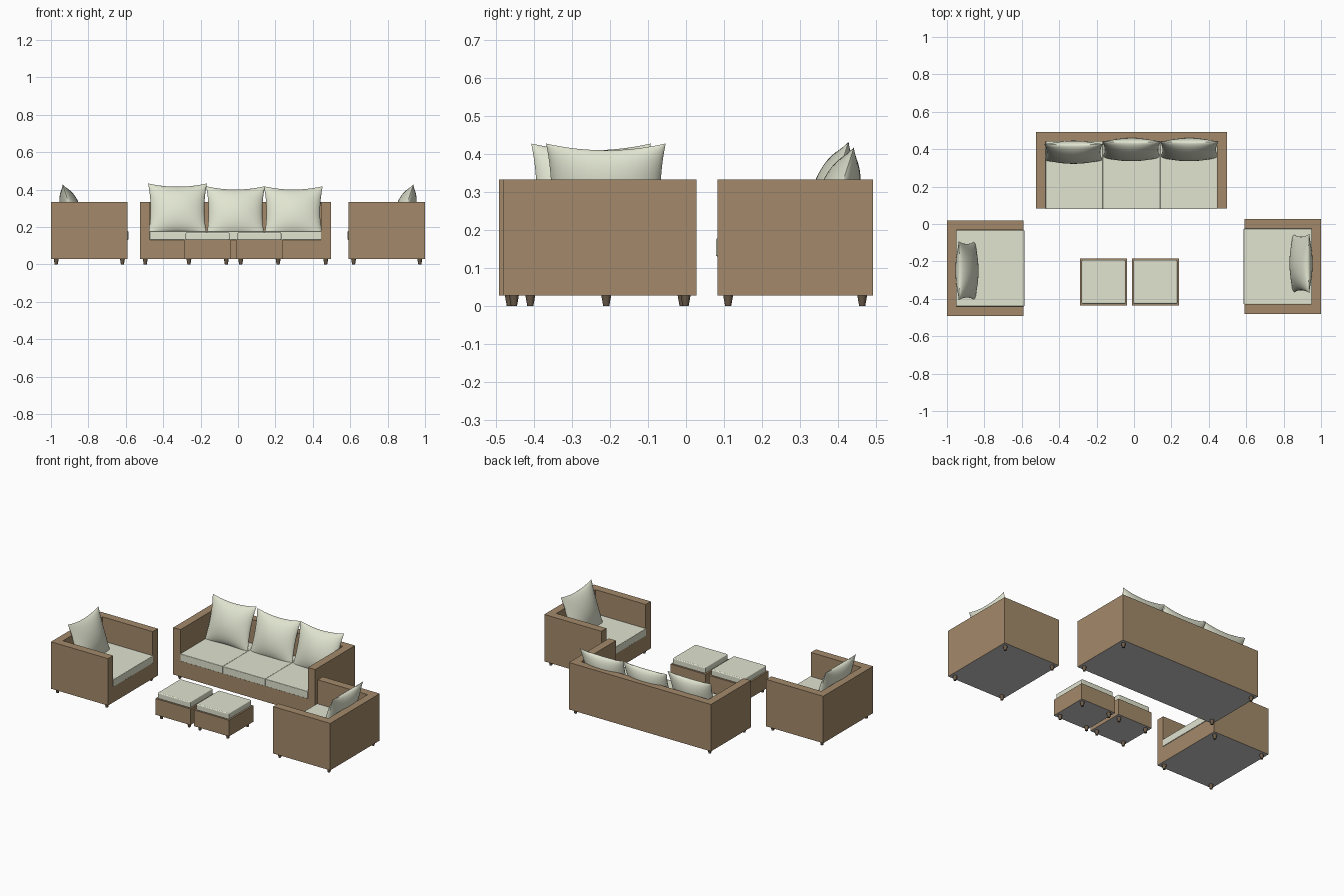
import bpy, bmesh, math
from mathutils import Matrix, Vector

if "Cube" in bpy.data.objects:
    bpy.data.objects.remove(bpy.data.objects["Cube"])


def material(name, rgb):
    m = bpy.data.materials.new(name)
    m.diffuse_color = (*rgb, 1)
    m.use_nodes = True
    m.node_tree.nodes["Principled BSDF"].inputs["Base Color"].default_value = m.diffuse_color
    return m


WICKER = material("brown wicker", (0.37, 0.255, 0.145))
FABRIC = material("pale sage fabric", (0.75, 0.78, 0.63))
LEG = material("dark brown leg", (0.15, 0.108, 0.07))
UNDER = material("grey underside", (0.58, 0.58, 0.58))

BASE_Z, SEAT_Z, ARM_Z = 0.028, 0.133, 0.333


def add_object(name, bm, mats, place=Matrix()):
    bmesh.ops.recalc_face_normals(bm, faces=bm.faces[:])
    me = bpy.data.meshes.new(name)
    bm.to_mesh(me)
    bm.free()
    for m in mats:
        me.materials.append(m)
    ob = bpy.data.objects.new(name, me)
    ob.matrix_world = place
    bpy.context.collection.objects.link(ob)
    return ob


def box_mesh(lo, hi):
    lo, hi = Vector(lo), Vector(hi)
    bm = bmesh.new()
    bmesh.ops.create_cube(bm, size=1, matrix=Matrix.Translation((lo + hi) / 2)
                          @ Matrix.Diagonal((*(hi - lo), 1)))
    return bm


def apply_modifiers(ob):
    bpy.context.view_layer.update()
    dg = bpy.context.evaluated_depsgraph_get()
    me = bpy.data.meshes.new_from_object(ob.evaluated_get(dg))
    ob.modifiers.clear()
    ob.data = me


def smooth(ob):
    bpy.ops.object.select_all(action='DESELECT')
    ob.select_set(True)
    bpy.context.view_layer.objects.active = ob
    bpy.ops.object.shade_smooth_by_angle(angle=math.radians(40))


def paint_underside(ob):
    for f in ob.data.polygons:
        f.material_index = 1 if f.normal.z < -0.5 and f.center.z < BASE_Z + 0.01 else 0


# seat cushion: box with narrow rounded edges and flat faces
def cushion(name, lo, hi, place, r):
    bm = box_mesh(lo, hi)
    bmesh.ops.bevel(bm, geom=bm.edges[:], offset=r, segments=3, profile=0.5, affect='EDGES')
    add_object(name, bm, [FABRIC], place)


# four tapered round feet, mirrored about the centre of the piece
def feet(name, w, d, place, inset=0.028):
    for i, (sx, sy) in enumerate([(-1, -1), (1, -1), (1, 1), (-1, 1)]):
        bm = bmesh.new()
        pos = (sx * (w / 2 - inset), sy * (d / 2 - inset), BASE_Z / 2)
        bmesh.ops.create_cone(bm, cap_ends=True, segments=12, radius1=0.008, radius2=0.013,
                              depth=BASE_Z, matrix=Matrix.Translation(pos))
        smooth(add_object(f"{name}_foot_{i + 1}", bm, [LEG], place))


# throw pillow: two bulging sheets with pinched sides and pointed corners
def pillow(name, pos, place, w=0.315, h=0.29, t=0.053, tilt=18, n=18):
    bm = bmesh.new()
    for side in (-1, 1):
        rows = []
        for j in range(n + 1):
            v = math.sin(math.pi / 2 * (2 * j / n - 1))
            row = []
            for i in range(n + 1):
                u = math.sin(math.pi / 2 * (2 * i / n - 1))
                x = w / 2 * u * (1 - 0.09 * (1 - v * v))
                z = h / 2 * v * (1 - 0.13 * (1 - u * u))
                y = side * t * max(0, (1 - u * u) * (1 - v * v)) ** 0.6
                row.append(bm.verts.new((x, y, z)))
            rows.append(row)
        for a, b in zip(rows, rows[1:]):
            for i in range(n):
                bm.faces.new((a[i], a[i + 1], b[i + 1], b[i]))
    bmesh.ops.remove_doubles(bm, verts=bm.verts[:], dist=1e-5)
    m = place @ Matrix.Translation(pos) @ Matrix.Rotation(-math.radians(tilt), 4, 'X')
    smooth(add_object(name, bm, [FABRIC], m))


# armchair or sofa: wicker shell, seat cushions, pillows, feet (local front is -y)
def seat_unit(name, w, d, place, seats, pillows, arm=0.052, back=0.05):
    shell = add_object(name + "_frame", box_mesh((-w / 2, -d / 2, BASE_Z), (w / 2, d / 2, ARM_Z)),
                       [WICKER, UNDER], place)
    inner = w / 2 - arm
    cutter = add_object("seat_cutter", box_mesh((-inner, -d, SEAT_Z), (inner, d / 2 - back, 1)),
                        [WICKER], place)
    cutter.hide_render = True
    mod = shell.modifiers.new("seat opening", 'BOOLEAN')
    mod.operation, mod.solver, mod.object = 'DIFFERENCE', 'EXACT', cutter
    apply_modifiers(shell)
    bpy.data.objects.remove(cutter)
    paint_underside(shell)
    step = 2 * inner / seats
    for i in range(seats):
        x = -inner + i * step
        cushion(f"{name}_seat_cushion_{i + 1}", (x, -d / 2 - 0.004, SEAT_Z - 0.002),
                (x + step, d / 2 - back, 0.178), place, 0.003)
    for i, p in enumerate(pillows):
        pillow(f"{name}_pillow_{i + 1}", p, place)
    feet(name, w, d, place)


def at(x, y, turn=0):
    return Matrix.Translation((x, y, 0)) @ Matrix.Rotation(math.radians(turn), 4, 'Z')


seat_unit("sofa", 1.021, 0.409, at(-0.0135, 0.2875), 3,
          [(-0.31, 0.096, 0.295), (0.0, 0.11, 0.28), (0.309, 0.11, 0.28)])
seat_unit("left_armchair", 0.511, 0.41, at(-0.795, -0.2365, 90), 1, [(-0.0135, 0.098, 0.29)])
seat_unit("right_armchair", 0.508, 0.41, at(0.795, -0.227, -90), 1, [(-0.016, 0.098, 0.29)])

# two square footstools with cushion tops
for label, x in (("left", -0.1625), ("right", 0.1145)):
    place = at(x, -0.31)
    h = 0.126
    name = label + "_footstool"
    stool = add_object(name + "_base", box_mesh((-h, -h, BASE_Z), (h, h, SEAT_Z)),
                       [WICKER, UNDER], place)
    paint_underside(stool)
    c = h - 0.009
    cushion(name + "_cushion", (-c, -c, SEAT_Z - 0.002), (c, c, 0.171), place, 0.006)
    feet(name, 2 * h, 2 * h, place, 0.026)
